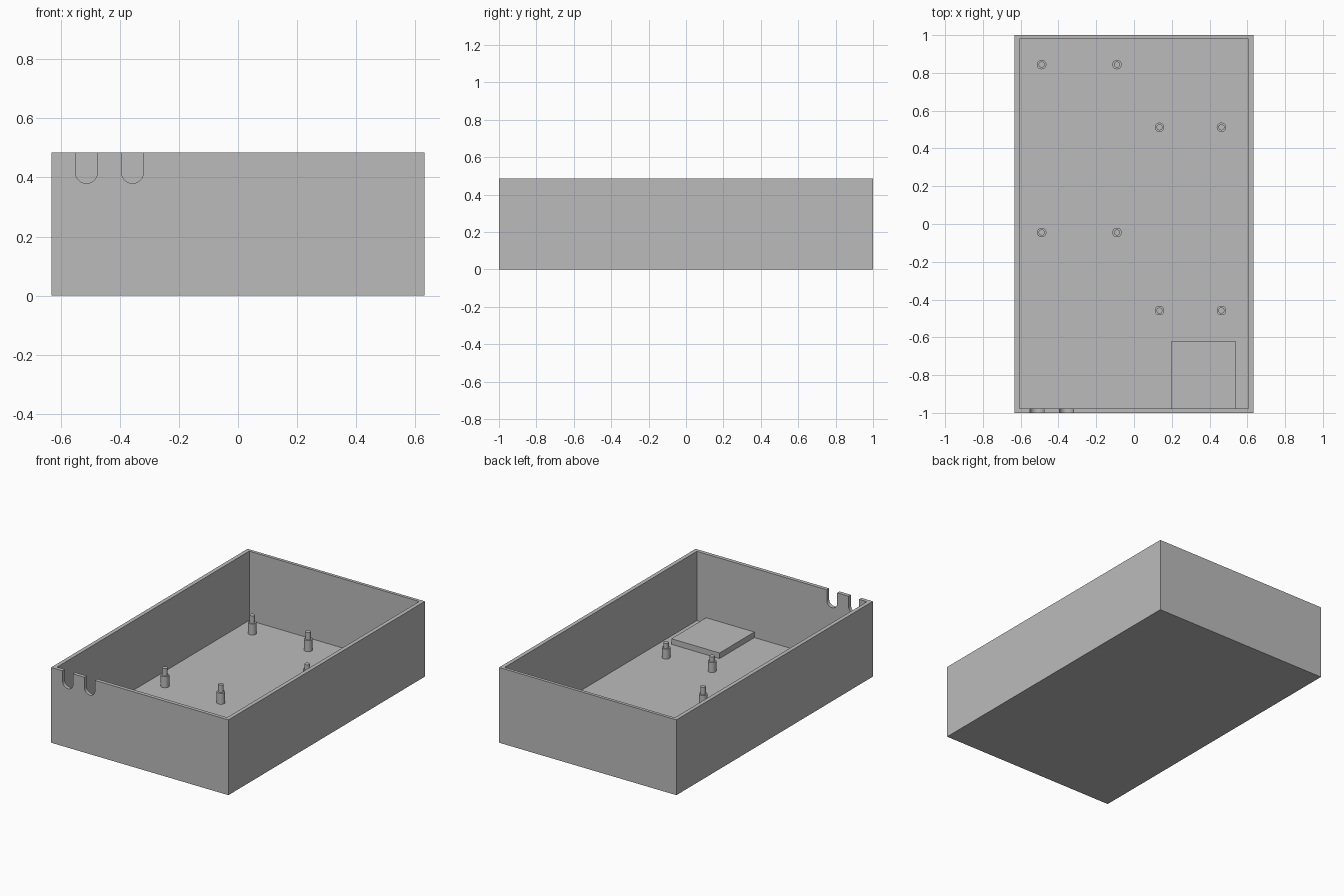
import bpy, bmesh, math
from mathutils import Matrix, Vector

cube = bpy.data.objects.get("Cube")
if cube:
    bpy.data.objects.remove(cube, do_unlink=True)

grey = bpy.data.materials.new("plain grey")
grey.use_nodes = True
colour = (0.5, 0.5, 0.5, 1)
grey.diffuse_color = colour
grey.node_tree.nodes["Principled BSDF"].inputs["Base Color"].default_value = colour

HALF_X, HEIGHT = 0.632, 0.485
FLOOR = 0.039
INNER_X, INNER_FRONT, INNER_BACK = 0.606, -0.976, 0.98


def finish(name, bm):
    bmesh.ops.recalc_face_normals(bm, faces=bm.faces)
    mesh = bpy.data.meshes.new(name)
    bm.to_mesh(mesh)
    bm.free()
    mesh.materials.append(grey)
    obj = bpy.data.objects.new(name, mesh)
    bpy.context.collection.objects.link(obj)
    return obj


def select(obj):
    bpy.ops.object.select_all(action='DESELECT')
    obj.select_set(True)
    bpy.context.view_layer.objects.active = obj


def box(name, low, high):
    low, high = Vector(low), Vector(high)
    bm = bmesh.new()
    bmesh.ops.create_cube(bm, size=1, matrix=Matrix.Translation((low + high) / 2)
                          @ Matrix.Diagonal((*(high - low), 1)))
    return finish(name, bm)


def slot(x, radius=0.037, centre_z=0.417):
    """Round-bottomed cutter that runs through the front wall."""
    bm = bmesh.new()
    arc = [math.pi + math.pi * i / 24 for i in range(25)]
    outline = [(x + radius * math.cos(a), centre_z + radius * math.sin(a)) for a in arc]
    outline += [(x + radius, HEIGHT + 0.1), (x - radius, HEIGHT + 0.1)]
    face = bm.faces.new([bm.verts.new((px, -1.05, pz)) for px, pz in outline])
    grown = bmesh.ops.extrude_face_region(bm, geom=[face])["geom"]
    bmesh.ops.translate(bm, vec=(0, 0.12, 0),
                        verts=[v for v in grown if isinstance(v, bmesh.types.BMVert)])
    return finish("slot_cutter", bm)


def carve(obj, cutter):
    cutter.hide_render = True
    mod = obj.modifiers.new("cut", 'BOOLEAN')
    mod.operation, mod.solver, mod.object = 'DIFFERENCE', 'EXACT', cutter
    select(obj)
    bpy.ops.object.modifier_apply(modifier=mod.name)
    bpy.data.objects.remove(cutter, do_unlink=True)


def standoff(name, x, y, shoulder, top, sides=32):
    """Stepped post, turned from a profile of ring radii and heights."""
    bm = bmesh.new()
    profile = [(0.025, FLOOR - 0.005), (0.025, shoulder), (0.016, shoulder), (0.016, top)]
    rings = [[bm.verts.new((x + r * math.cos(math.tau * i / sides),
                            y + r * math.sin(math.tau * i / sides), z))
              for i in range(sides)] for r, z in profile]
    for a, b in zip(rings, rings[1:]):
        for i in range(sides):
            j = (i + 1) % sides
            bm.faces.new((a[i], a[j], b[j], b[i]))
    bm.faces.new(rings[0])
    bm.faces.new(rings[-1])
    obj = finish(name, bm)
    select(obj)
    bpy.ops.object.shade_smooth_by_angle(angle=math.radians(30))


# Open tray with two cable slots in the front wall
tray = box("tray", (-HALF_X, -1, 0), (HALF_X, 1, HEIGHT))
carve(tray, box("cavity_cutter", (-INNER_X, INNER_FRONT, FLOOR),
                (INNER_X, INNER_BACK, HEIGHT + 0.1)))
for slot_x in (-0.513, -0.357):
    carve(tray, slot(slot_x))

# Raised pad against the front wall
box("raised_pad", (0.196, INNER_FRONT - 0.005, FLOOR - 0.005), (0.54, -0.622, 0.075))

# Two groups of four mounting posts
groups = {
    "right_post": ((-0.489, -0.09), (-0.045, 0.844), 0.11, 0.158),
    "left_post": ((0.135, 0.463), (-0.458, 0.512), 0.103, 0.136),
}
for name, (xs, ys, shoulder, top) in groups.items():
    for y, row in zip(ys, ("front", "back")):
        for x, side in zip(xs, ("a", "b")):
            standoff(f"{name}_{row}_{side}", x, y, shoulder, top)
